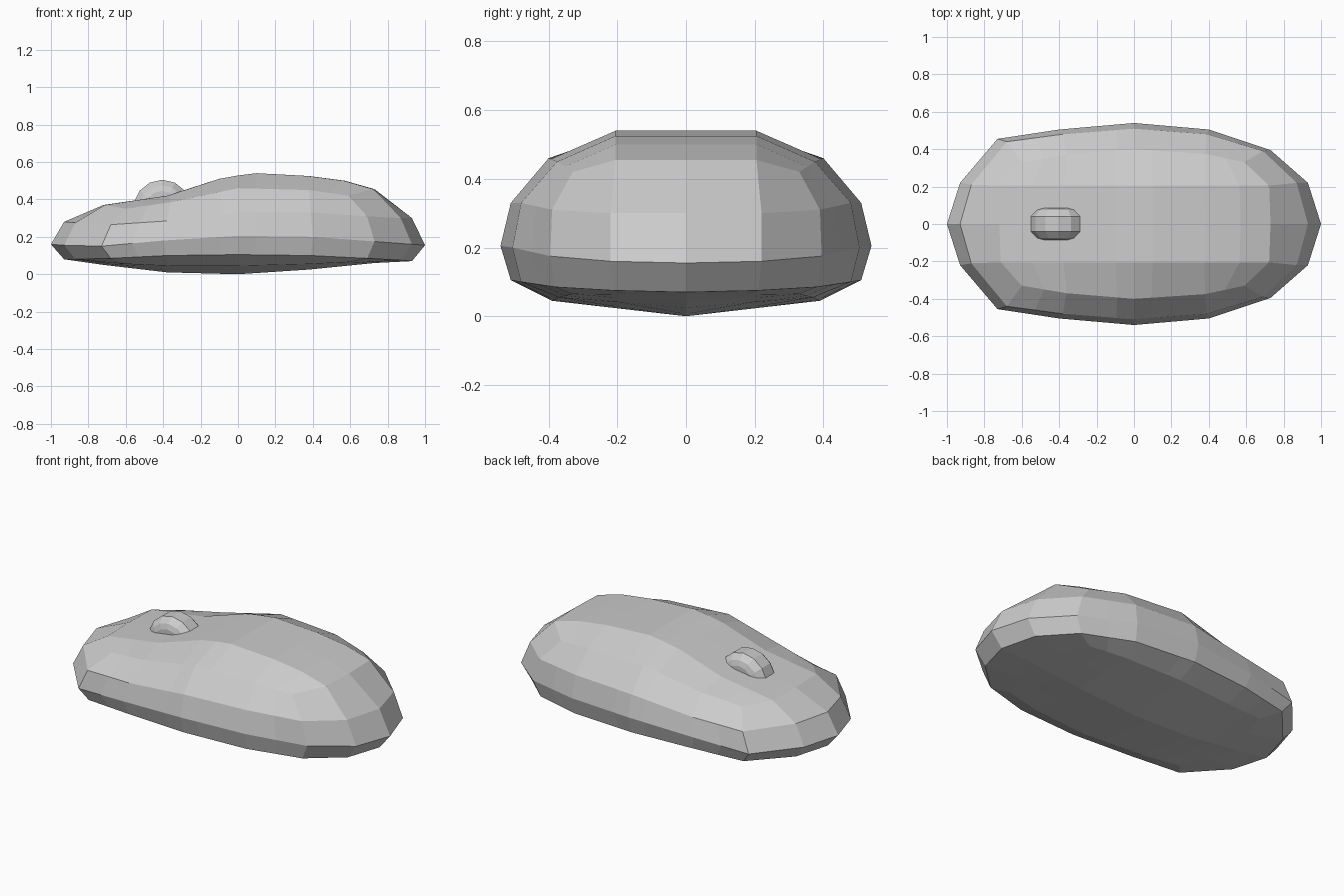
import bpy, bmesh, math
from mathutils import Vector, Matrix

if "Cube" in bpy.data.objects:
    bpy.data.objects.remove(bpy.data.objects["Cube"])

# Positions along a control outline (0 = nose, 2 and 6 = corners, 8 = tail)
SIDE = [2, 2.5, 3, 3.75, 4, 4.25, 5, 5.5, 6]
RING = [0, 1] + SIDE + [7, 8]


def sample(ctrl, params, first=0):
    out = []
    for t in params:
        i = min(int(t - first), len(ctrl) - 2)
        out.append(Vector(ctrl[i]).lerp(Vector(ctrl[i + 1]), t - first - i))
    return out


def finish(bm, name):
    bmesh.ops.recalc_face_normals(bm, faces=bm.faces)
    me = bpy.data.meshes.new(name)
    bm.to_mesh(me)
    bm.free()
    ob = bpy.data.objects.new(name, me)
    bpy.context.collection.objects.link(ob)
    return ob


def verts(bm, pts):
    return [bm.verts.new(p) for p in pts]


def strip(bm, a, b):
    for i in range(len(a) - 1):
        bm.faces.new((a[i], a[i + 1], b[i + 1], b[i]))


# Body half: top patch, side rings, bottom patch, then mirrored
bm = bmesh.new()
spine = [(-.72, .37), (-.55, .395), (-.38, .42), (-.1, .51), (0, .528),
         (.1, .54), (.38, .525), (.57, .5), (.73, .455)]
top_edge = sample([(-.60, .33, .35), (-.36, .37, .385), (0, .40, .46),
                   (.38, .375, .45), (.59, .33, .42)], SIDE, 2)
keel = sample([(-.72, 0, .05), (-.38, 0, .01), (0, 0, 0),
               (.38, 0, .025), (.73, 0, .06)], SIDE, 2)
base_edge = sample([(-.60, .33, .055), (-.36, .36, .045), (0, .39, .045),
                    (.38, .37, .055), (.59, .33, .065)], SIDE, 2)


def patch(center, mid, edge):
    c, m, e = verts(bm, center), verts(bm, mid), verts(bm, edge)
    strip(bm, c, m)
    strip(bm, m, e)
    return [c[0], m[0]] + e + [m[-1], c[-1]]


loop = patch([(x, 0, z) for x, z in spine],
             [(x * .99, .205, z) for x, z in spine], top_edge)
shoulder = [(-.93, 0, .28), (-.87, .21, .275), (-.68, .44, .265),
            (-.38, .48, .285), (0, .51, .33), (.39, .48, .33),
            (.69, .39, .31), (.87, .22, .30), (.93, 0, .30)]
waist = [(-1, 0, .16), (-.93, .22, .155), (-.73, .455, .15),
         (-.4, .505, .18), (0, .54, .205), (.4, .505, .2),
         (.73, .395, .175), (.93, .22, .16), (1, 0, .155)]
lower = [(-.93, 0, .08), (-.87, .21, .08), (-.68, .43, .085),
         (-.38, .48, .1), (0, .51, .105), (.39, .48, .1),
         (.69, .38, .085), (.87, .21, .075), (.93, 0, .07)]
for ring in (shoulder, waist, lower):
    new = verts(bm, sample(ring, RING))
    strip(bm, loop, new)
    loop = new
base = patch(keel, [k.lerp(e, .52) for k, e in zip(keel, base_edge)], base_edge)
strip(bm, loop, base)
bmesh.ops.mirror(bm, geom=bm.verts[:] + bm.edges[:] + bm.faces[:],
                 matrix=Matrix.Identity(4), axis='Y', merge_dist=.001)
finish(bm, "mouse_body")

# Scroll wheel: rounded-rim disc partly sunk into the body
bm = bmesh.new()
N = 14
rings = []
for y, r in [(-.085, .095), (-.075, .125), (-.04, .155),
             (.04, .155), (.075, .125), (.085, .095)]:
    rings.append(verts(bm, [(-.405 + r * math.cos(2 * math.pi * (i + .5) / N), y,
                             .35 + r * math.sin(2 * math.pi * (i + .5) / N))
                            for i in range(N)]))
for a, b in zip(rings, rings[1:]):
    strip(bm, a + a[:1], b + b[:1])
bm.faces.new(rings[0])
bm.faces.new(rings[-1])
finish(bm, "scroll_wheel")
